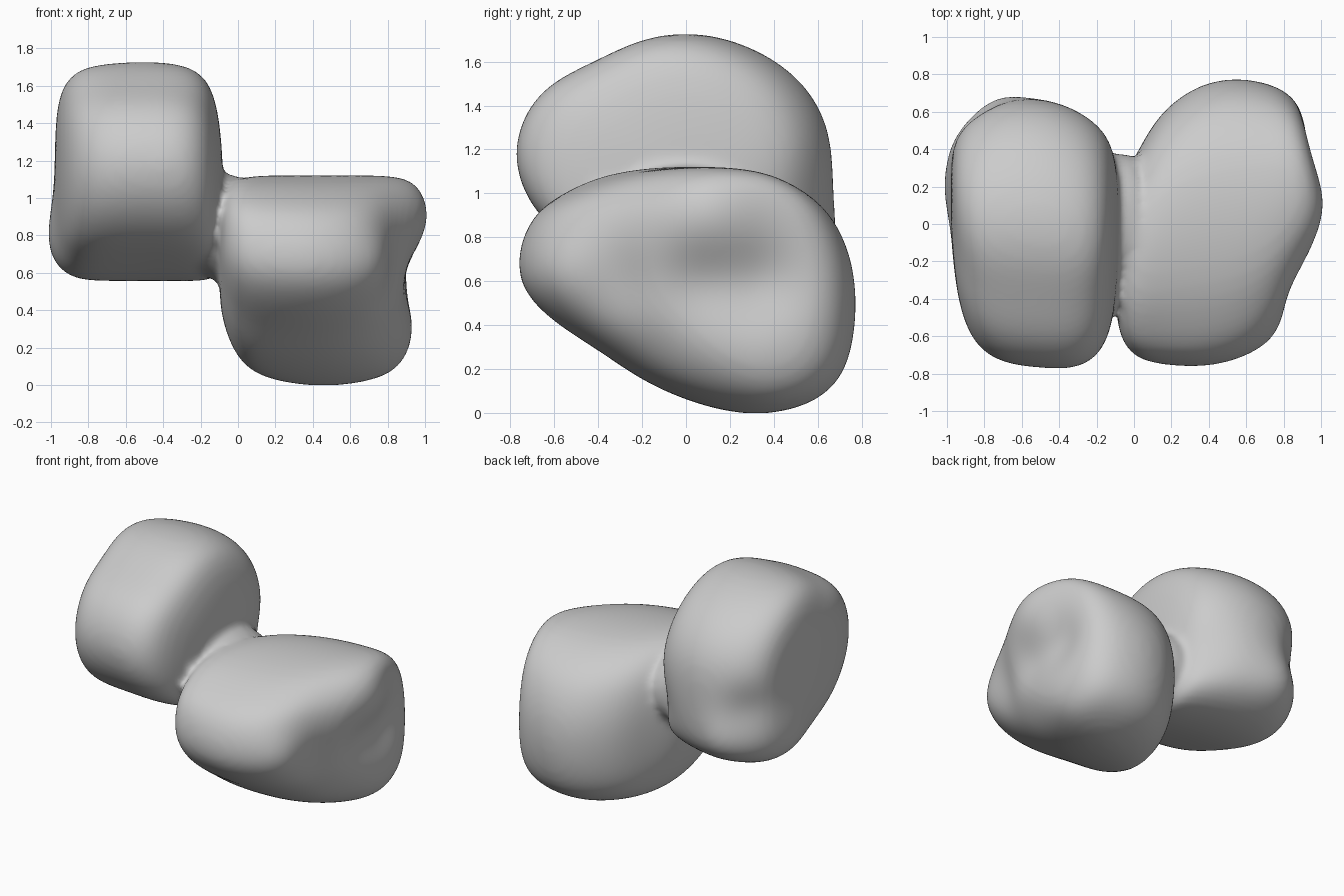
import bpy
import bmesh
import math
from mathutils import Vector

cube = bpy.data.objects.get("Cube")
if cube:
    bpy.data.objects.remove(cube, do_unlink=True)

clay = bpy.data.materials.new("clay_grey")
clay.use_nodes = True
clay.diffuse_color = (0.6, 0.6, 0.6, 1)
clay.node_tree.nodes["Principled BSDF"].inputs["Base Color"].default_value = (0.6, 0.6, 0.6, 1)


def lump(bm, outline, slices):
    """Loft a y-z outline along x, fitting it to each slice's (x, y0, y1, z0, z1)."""
    ys, zs = zip(*outline)
    unit = [((y - min(ys)) / (max(ys) - min(ys)), (z - min(zs)) / (max(zs) - min(zs)))
            for y, z in outline]
    rings = [[bm.verts.new((x, y0 + u * (y1 - y0), z0 + v * (z1 - z0))) for u, v in unit]
             for x, y0, y1, z0, z1 in slices]
    n = len(unit)
    for a, b in zip(rings, rings[1:]):
        for i in range(n):
            bm.faces.new((a[i], a[(i + 1) % n], b[(i + 1) % n], b[i]))
    bm.faces.new(rings[0][::-1])
    bm.faces.new(rings[-1])


def bulge(bm, centre, radius, push):
    """Push nearby surface with a soft falloff."""
    for v in bm.verts:
        d = (v.co - Vector(centre)).length / radius
        v.co += Vector(push) * math.exp(-d * d)


# Side outlines (y, z)
LOWER = [(-.75, .68), (-.68, .9), (-.5, 1), (-.3, 1.08), (0, 1.12), (.3, 1.1),
         (.5, 1.02), (.65, .9), (.74, .7), (.76, .5), (.74, .3), (.68, .15),
         (.55, .05), (.33, 0), (.1, .04), (-.15, .14), (-.35, .28), (-.55, .4), (-.7, .53)]
UPPER = [(-.77, 1.17), (-.72, 1.36), (-.6, 1.5), (-.4, 1.59), (-.2, 1.69), (0, 1.72),
         (.2, 1.69), (.4, 1.6), (.55, 1.47), (.64, 1.3), (.66, 1.1), (.65, .88),
         (.6, .7), (.45, .6), (.25, .57), (0, .6), (-.3, .7), (-.52, .79), (-.7, .96)]

bm = bmesh.new()
lump(bm, LOWER, [
    (-.1, -.36, .04, .5, .9), (-.09, -.57, .18, .36, 1.02), (-.04, -.68, .28, .2, 1.09),
    (.03, -.74, .41, .09, 1.12), (.14, -.77, .61, .02, 1.13), (.35, -.79, .76, -.02, 1.13),
    (.55, -.75, .79, -.02, 1.13), (.72, -.62, .76, .01, 1.13), (.84, -.38, .7, .06, 1.12),
    (.915, -.18, .59, .18, 1.07), (.925, 0, .44, .4, .9)])
lump(bm, UPPER, [
    (-.98, .02, .3, .85, 1.2), (-.975, -.12, .41, .71, 1.44), (-.945, -.43, .51, .62, 1.6),
    (-.86, -.67, .6, .55, 1.7), (-.7, -.77, .67, .545, 1.73), (-.5, -.79, .68, .545, 1.74),
    (-.32, -.8, .63, .545, 1.73), (-.19, -.73, .55, .545, 1.68), (-.12, -.58, .46, .56, 1.55),
    (-.09, -.36, .34, .66, 1.34), (-.08, -.15, .2, .8, 1.15)])

# Neck bridging the two lumps
neck = bmesh.ops.create_uvsphere(bm, u_segments=16, v_segments=10, radius=1)["verts"]
for v in neck:
    v.co = Vector((-.07 + .24 * v.co.x, -.01 + .42 * v.co.y, .84 + .29 * v.co.z))
bmesh.ops.recalc_face_normals(bm, faces=bm.faces[:])
mesh = bpy.data.meshes.new("twin_lump_body")
bm.to_mesh(mesh)
bm.free()
body = bpy.data.objects.new("twin_lump_body", mesh)
bpy.context.collection.objects.link(body)

# Round the lumps, fuse them and soften the joins
body.modifiers.new("round", "SUBSURF").levels = 2
fuse = body.modifiers.new("fuse", "REMESH")
fuse.mode = "VOXEL"
fuse.voxel_size = .022
fuse.use_smooth_shade = True
soften = body.modifiers.new("soften", "SMOOTH")
soften.factor = .5
soften.iterations = 12
fused = bpy.data.meshes.new_from_object(body.evaluated_get(bpy.context.evaluated_depsgraph_get()))
body.modifiers.clear()

bm = bmesh.new()
bm.from_mesh(fused)
# Lower lump: outer knob, groove below it, foot swelling and front corner
bulge(bm, (.93, .1, .91), .27, (.09, 0, 0))
for y in (.05, .35):
    bulge(bm, (.92, y, .6), .19, (-.045, 0, 0))
bulge(bm, (.9, .35, .3), .2, (.015, 0, 0))
bulge(bm, (.83, -.3, .6), .18, (-.03, .02, 0))
bulge(bm, (.7, -.55, .65), .2, (.03, -.02, 0))
# Upper lump: low outer knob, low back swelling, hollow above it, tucked neck side
bulge(bm, (-.97, .2, .78), .22, (-.035, 0, 0))
bulge(bm, (-.7, .58, .76), .2, (-.01, .05, 0))
bulge(bm, (-.88, .55, 1.02), .18, (.025, -.03, 0))
bulge(bm, (-.17, .48, .88), .22, (-.025, -.025, 0))
bm.to_mesh(fused)
bm.free()
fused.materials.append(clay)
body.data = fused
